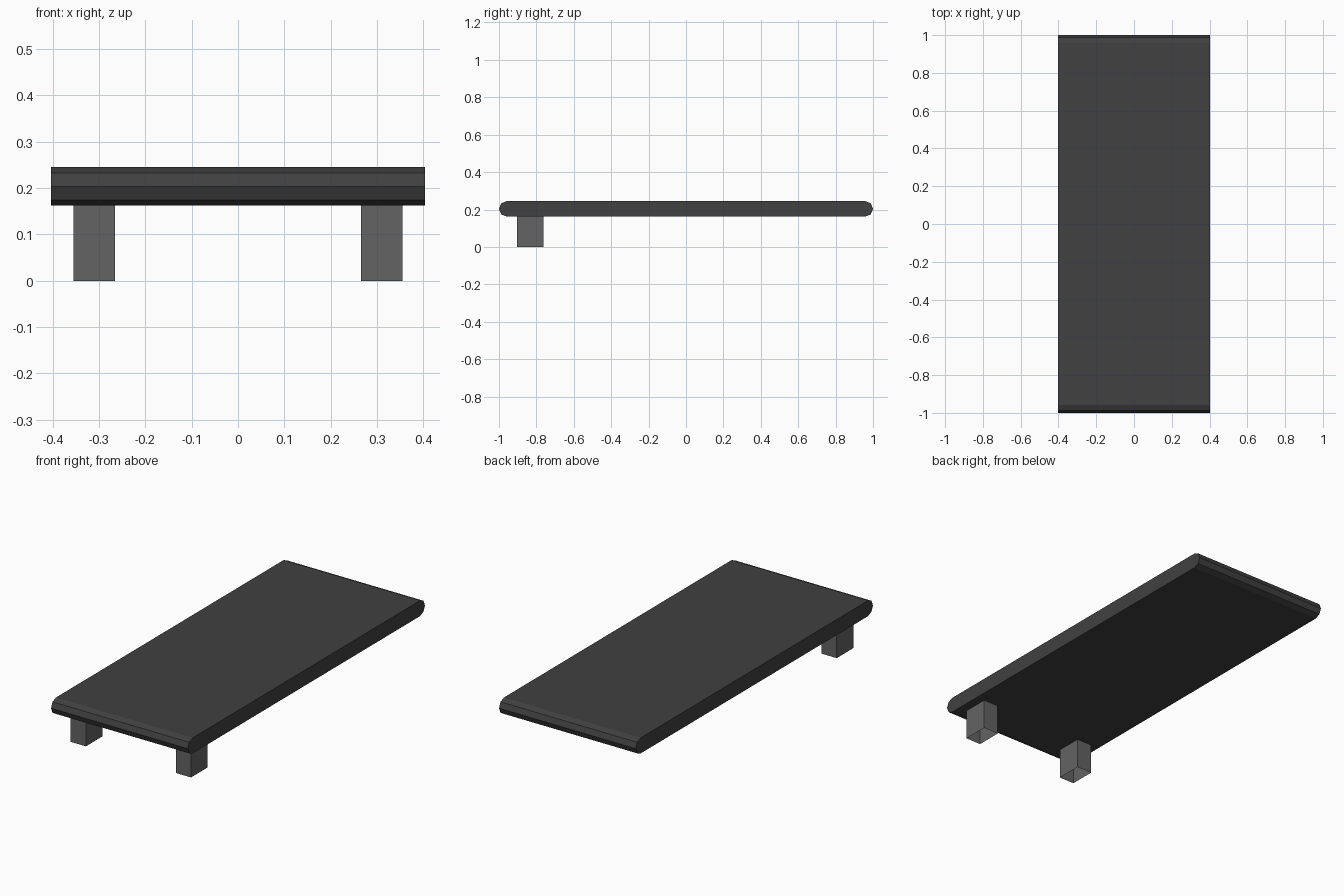
import bpy, bmesh, math

if "Cube" in bpy.data.objects:
    bpy.data.objects.remove(bpy.data.objects["Cube"])


def material(name, v):
    m = bpy.data.materials.new(name)
    m.diffuse_color = (v, v, v, 1)
    m.use_nodes = True
    m.node_tree.nodes["Principled BSDF"].inputs["Base Color"].default_value = m.diffuse_color
    return m


def make_object(name, bm, mat):
    bmesh.ops.recalc_face_normals(bm, faces=bm.faces)
    me = bpy.data.meshes.new(name)
    bm.to_mesh(me)
    bm.free()
    me.materials.append(mat)
    ob = bpy.data.objects.new(name, me)
    bpy.context.collection.objects.link(ob)
    return ob


dark = material("dark grey", 0.052)
mid = material("mid grey", 0.125)

# Board: side profile with faceted half-round ends, extruded along x
W, R, ZC = 0.403, 0.0415, 0.2035
bm = bmesh.new()
profile = []
for sign, start in ((1, -90), (-1, 90)):
    for i in range(5):
        a = math.radians(start + 45 * i)
        profile.append(bm.verts.new((-W, sign * (1 - R) + R * math.cos(a), ZC + R * math.sin(a))))
side = bm.faces.new(profile)
ext = bmesh.ops.extrude_face_region(bm, geom=[side], use_keep_orig=True)
bmesh.ops.translate(bm, vec=(2 * W, 0, 0),
                    verts=[v for v in ext["geom"] if isinstance(v, bmesh.types.BMVert)])
make_object("board", bm, dark)

# Front legs: square tubes with open bottoms, mirrored across x
for label, s in (("left", -1), ("right", 1)):
    bm = bmesh.new()
    bmesh.ops.create_cube(bm, size=1)
    for v in bm.verts:
        v.co.x = s * 0.31 + v.co.x * 0.09
        v.co.y = -0.833 + v.co.y * 0.14
        v.co.z = (v.co.z + 0.5) * (ZC - R)
    bm.normal_update()
    bmesh.ops.delete(bm, geom=[f for f in bm.faces if abs(f.normal.z) > 0.9], context="FACES")
    # outward normals even though the tube is open
    make_object("front_leg_" + label, bm, mid)
